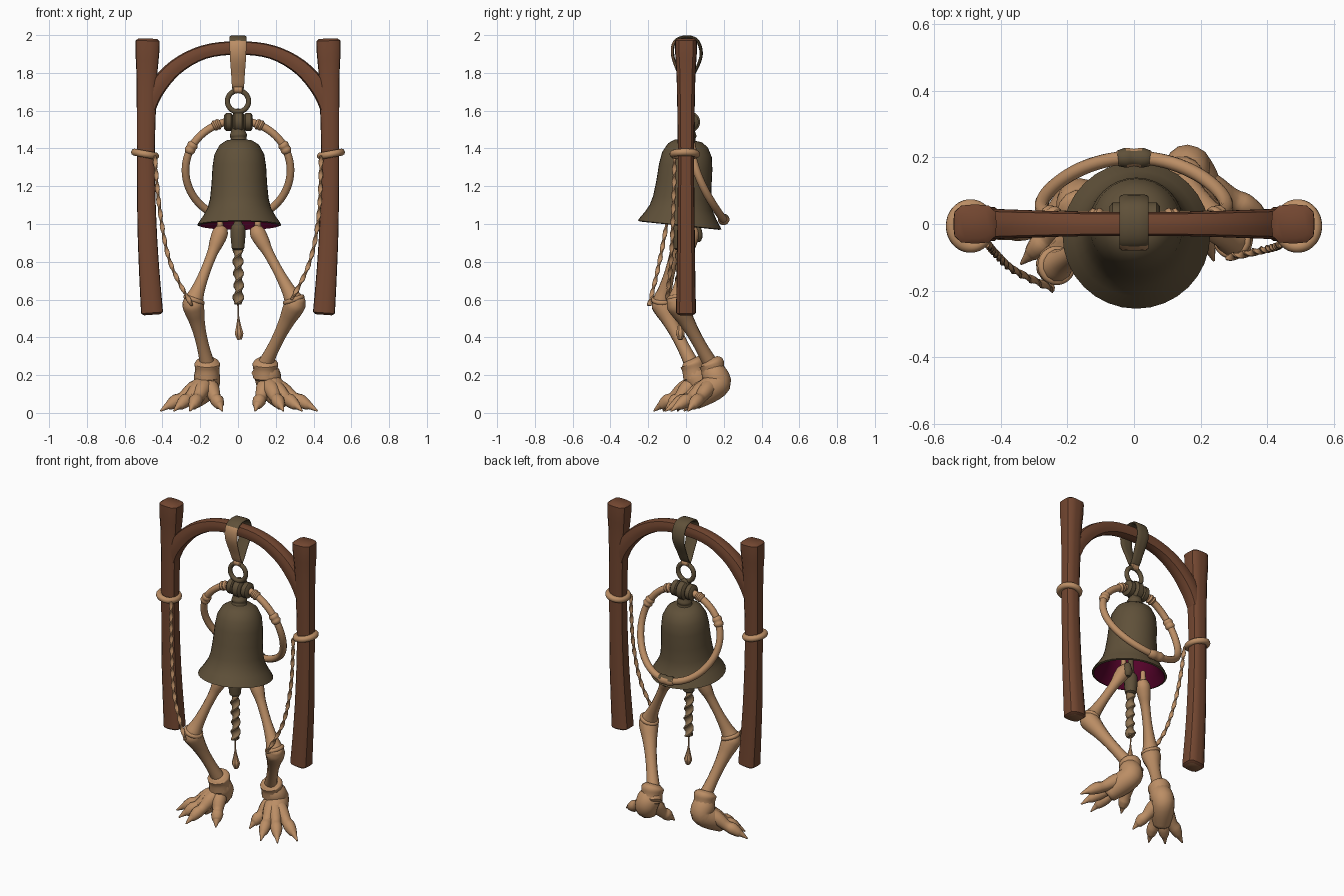
import bpy, bmesh, math
from mathutils import Vector, Matrix

if "Cube" in bpy.data.objects:
    bpy.data.objects.remove(bpy.data.objects["Cube"])


def material(name, rgb):
    m = bpy.data.materials.new(name)
    m.use_nodes = True
    m.diffuse_color = (*rgb, 1)
    m.node_tree.nodes["Principled BSDF"].inputs["Base Color"].default_value = (*rgb, 1)
    return m


TAN = material("tan bone", (0.50, 0.27, 0.13))
WOOD = material("red brown wood", (0.17, 0.062, 0.03))
CUT_WOOD = material("cut wood", (0.25, 0.11, 0.05))
BRONZE = material("dark bronze", (0.115, 0.081, 0.041))
CRIMSON = material("dark crimson", (0.095, 0.001, 0.024))
ROPE = material("aged rope", (0.27, 0.17, 0.085))
parts = []


def finish(name, bm, *mats):
    bmesh.ops.recalc_face_normals(bm, faces=bm.faces)
    mesh = bpy.data.meshes.new(name)
    bm.to_mesh(mesh)
    bm.free()
    for m in mats:
        mesh.materials.append(m)
    ob = bpy.data.objects.new(name, mesh)
    bpy.context.scene.collection.objects.link(ob)
    parts.append(ob)
    return ob


def recolour(ob, mat, rule):
    """Give a second material to the faces that satisfy the rule."""
    ob.data.materials.append(mat)
    for f in ob.data.polygons:
        f.material_index = int(rule(f))


def smooth_path(pts, steps, closed):
    """Catmull-Rom through (x, y, z, radius) points."""
    v = [Vector(p) for p in pts]
    n = len(v)
    at = (lambda i: v[i % n]) if closed else (lambda i: v[max(0, min(n - 1, i))])
    out = []
    for i in range(n if closed else n - 1):
        a, b, c, d = at(i - 1), at(i), at(i + 1), at(i + 2)
        for k in range(steps):
            t = k / steps
            out.append((b * 2 + (c - a) * t + (a * 2 - b * 5 + c * 4 - d) * t * t
                        + (b * 3 - a - c * 3 + d) * t ** 3) * 0.5)
    return out if closed else out + [v[-1]]


def tube(name, pts, mat, sides=12, steps=4, ref=(0, 1, 0), flat=1.0,
         square=False, twist=0.0, closed=False):
    """Sweep a round, flat, squared or twisted section along a path."""
    path = smooth_path(pts, steps, closed)
    n = len(path)
    if not closed:  # rounded ends
        for end, inner in ((0, 1), (-1, -2)):
            d = (path[end].xyz - path[inner].xyz).normalized()
            r = path[end].w
            tip = Vector((*(path[end].xyz + d * r * 0.2), r * 0.75))
            path.insert(0, tip) if end == 0 else path.append(tip)
        n += 2
    bm = bmesh.new()
    rings, length = [], 0.0
    for i, p in enumerate(path):
        nxt = path[(i + 1) % n] if closed else path[min(i + 1, n - 1)]
        prv = path[i - 1] if closed or i else p
        t = (nxt.xyz - prv.xyz).normalized()
        u = Vector(ref)
        u = (u - t * u.dot(t)).normalized()
        w = t.cross(u)
        length += (p.xyz - prv.xyz).length if i else 0
        spin = Matrix.Rotation(twist * length, 3, t)
        ring = []
        for k in range(sides):
            a = math.tau * (k + 0.5) / sides
            c, s = math.cos(a), math.sin(a)
            f = (c ** 4 + s ** 4) ** -0.25 if square else 1
            ring.append(bm.verts.new(p.xyz + spin @ (u * c + w * s * flat) * f * p.w))
        rings.append(ring)
    for i in range(n if closed else n - 1):
        a, b = rings[i], rings[(i + 1) % n]
        for k in range(sides):
            j = (k + 1) % sides
            bm.faces.new((a[k], a[j], b[j], b[k]))
    if not closed:
        bm.faces.new(rings[0])
        bm.faces.new(rings[-1])
    return finish(name, bm, mat)


def loop(name, centre, u, v, r, mat, **kw):
    """Closed ring spanned by two half-axis vectors."""
    c, u, v = Vector(centre), Vector(u), Vector(v)
    pts = [(*(c + u * math.cos(math.tau * i / 16) + v * math.sin(math.tau * i / 16)), r)
           for i in range(16)]
    return tube(name, pts, mat, steps=3, ref=u.cross(v).normalized(), closed=True, **kw)


# Frame: two posts, arched beam, cord wraps
for side, s in (("left", 1), ("right", -1)):
    rows = [(.478, 1.97, .058), (.48, 1.9, .057), (.483, 1.75, .049), (.488, 1.35, .043),
            (.482, 1, .046), (.47, .75, .049), (.455, .53, .053)]
    post = tube(side + "_post", [(s * x, 0, z, r) for x, z, r in rows], WOOD, 16, 3,
                flat=1.1, square=True)
    recolour(post, CUT_WOOD, lambda f: f.normal.z < -.9)
    loop(side + "_post_wrap", (s * .492, -.006, 1.37), (.055, 0, .01 * s), (0, .062, 0), .019, TAN)
arch = [(.48, 1.6, .04), (.435, 1.71, .045), (.33, 1.83, .042), (.18, 1.91, .037)]
tube("arched_beam", [(-x, 0, z, r) for x, z, r in arch] + [(0, 0, 1.932, .036)]
     + [(x, 0, z, r) for x, z, r in arch[::-1]], WOOD, 12, 4, square=True)

# Hanging strap: pale outside in front, dark elsewhere
strap = tube("hanging_strap",
             [(0, 0, 1.72, .032), (0, -.035, 1.79, .036), (0, -.07, 1.89, .043),
              (0, -.06, 1.965, .044), (0, 0, 1.99, .044), (0, .06, 1.97, .044),
              (0, .08, 1.89, .043), (0, .04, 1.79, .036)],
             TAN, 12, 5, ref=(1, 0, 0), flat=.2, square=True, closed=True)
recolour(strap, BRONZE,
         lambda f: f.center.y > -.008 or f.center.z > 1.97 or f.normal.y > .3)
tube("strap_knot", [(-.022, 0, 1.712, .02), (.022, 0, 1.712, .02)], TAN)
loop("hanging_ring", (0, 0, 1.65), (.056, 0, 0), (0, 0, .056), .014, BRONZE)

# Bell: outer skin, lip and coloured interior spun around its axis
outer = [(.001, .455), (.07, .448), (.105, .425), (.132, .375), (.142, .31), (.147, .22),
         (.155, .14), (.168, .09), (.19, .05), (.216, .012), (.222, 0)]
inner = [(.21, -.004), (.178, .045), (.15, .1), (.137, .2), (.128, .33), (.09, .41), (.001, .425)]
bm = bmesh.new()
SEG = 32
rows = [[bm.verts.new((r * math.cos(math.tau * k / SEG), r * math.sin(math.tau * k / SEG), z))
         for k in range(SEG)] for r, z in outer + inner]
for i in range(len(rows) - 1):
    for k in range(SEG):
        j = (k + 1) % SEG
        f = bm.faces.new((rows[i][k], rows[i][j], rows[i + 1][j], rows[i + 1][k]))
        f.material_index = int(i >= len(outer))
bell = finish("bell", bm, BRONZE, CRIMSON)
bell.location = (.007, -.034, .995)
bell.rotation_euler.x = math.radians(-6)

# Bell neck and ridged crown
tube("bell_neck", [(.004, .005, 1.42, .06), (.003, .008, 1.45, .042), (.002, .01, 1.47, .046),
                   (0, .012, 1.5, .036), (0, .015, 1.56, .036)], BRONZE, 16)
for name, x, w, r in (("crown_middle", .002, .018, .057), ("crown_left", .054, .014, .048),
                      ("crown_right", -.05, .014, .048)):
    tube(name, [(x - w, .018, 1.54, r), (x + w, .018, 1.54, r)], BRONZE, 16, 2)
loop("crown_loop", (0, .015, 1.575), (.016, 0, 0), (0, 0, .025), .012, BRONZE)


# Bone hoop hanging from the crown and curving out behind the bell
def hoop_arc(start, end, radii):
    pts = []
    for i, r in enumerate(radii):
        a = math.radians(start + (end - start) * i / (len(radii) - 1))
        s = math.sin(a)
        pts.append((.278 * math.cos(a), .055 - .09 * s + .055 * s * s, 1.285 + .262 * s, r))
    return pts


tube("bone_hoop", hoop_arc(0, 345, [.021] * 24), TAN, steps=3, closed=True)
for name, deg, half in (("hoop_joint_left", 27, 6), ("hoop_joint_right", 153, 6),
                        ("hoop_end_left", 66, 4), ("hoop_end_right", 114, 4)):
    tube(name, hoop_arc(deg - half, deg + half, (.024, .03, .026, .03, .024)), TAN, 12, 2)
clasp = tube("hoop_clasp", hoop_arc(260, 280, (.024, .031, .027, .031, .024)), TAN, 12, 2)
recolour(clasp, BRONZE, lambda f: f.normal.z > .5)

# Clapper with twisted cord and tassel
tube("clapper_knob", [(0, -.03, 1.2, .012), (0, -.03, 1.02, .02), (0, -.03, .985, .038),
                      (0, -.03, .93, .04), (0, -.03, .87, .034)], BRONZE, 12)
tube("clapper_cord", [(0, -.03, .89, .028), (0, -.03, .8, .031), (.004, -.03, .68, .029),
                      (0, -.03, .58, .034)], ROPE, 10, 16, flat=.6, twist=50)
tube("tassel", [(0, -.03, .58, .005), (.002, -.03, .51, .005), (.004, -.03, .45, .017),
                (.006, -.03, .42, .024), (.008, -.03, .39, .014)], TAN, 8)

# Tether ropes from posts to knees
tube("left_rope", [(.44, -.06, 1.36, .013), (.428, -.068, 1.05, .013), (.38, -.08, .8, .013),
                   (.285, -.1, .6, .013)], TAN, 8, 34, flat=.6, twist=45)
tube("right_rope", [(-.44, -.06, 1.36, .013), (-.415, -.09, 1.08, .013), (-.36, -.14, .8, .013),
                    (-.245, -.195, .57, .013)], TAN, 8, 34, flat=.6, twist=45)


def leg(side, hip, knee, ankle, heel, tips, thumb):
    """Bony leg with cuffed ankle, raised heel and clawed toes."""
    h, k, a, he = map(Vector, (hip, knee, ankle, heel))
    bone = lambda p, q, marks: [(*p.lerp(q, t), r) for t, r in marks]
    tube(side + "_hip_stem", [(*(h + Vector((0, 0, .1))), .014), (*h, .02)], TAN, 10)
    tube(side + "_thigh", bone(h, k, ((-.08, .03), (0, .043), (.13, .039), (.28, .029),
                                      (.55, .028), (.8, .037), (.95, .05), (1.03, .045))), TAN)
    tube(side + "_shin", bone(k, a, ((-.1, .038), (0, .057), (.12, .054), (.28, .043),
                                     (.5, .035), (.75, .034), (1, .04), (1.2, .045))), TAN)
    loop(side + "_knee_band", k.lerp(h, .05), (.044, 0, .016 * math.copysign(1, k.x)),
         (0, .046, 0), .013, TAN)
    tube(side + "_ankle_cuff", [(*(a + Vector((0, dy, dz))), r) for dy, dz, r in
                                ((0, .012, .058), (.005, 0, .068), (.012, -.03, .064),
                                 (.02, -.075, .066))], TAN, 14)
    mid = sum((Vector(t) for t in tips), Vector((0, 0))) / len(tips)
    front = Vector((*a.xy.lerp(mid, .45), .065))
    tube(side + "_foot", [(*(a + Vector((0, .01, -.03))), .06), (*a.lerp(he, .6), .07),
                          (*he, .068), (*he.lerp(front, .45), .068), (*front, .05)],
         TAN, 14, ref=(1, 0, 0))
    base = a.xy.lerp(he.xy, .5)
    for i, t in enumerate(tips + [thumb]):
        rows = ((0, .155, .045), (.28, .125, .044), (.52, .08, .032), (.66, .064, .036),
                (.8, .042, .027), (.86, .035, .018), (1, .01, .004))
        tube(f"{side}_toe_{i + 1}", [(*base.lerp(Vector(t), f), z, r) for f, z, r in rows],
             TAN, 10, 3, ref=(0, 0, 1))


leg("left", (.105, .03, .95), (.305, -.05, .58), (.145, .13, .26), (.165, .17, .155),
    [(.42, .01), (.34, -.08), (.24, -.11)], (.09, -.01))
leg("right", (-.095, -.03, .95), (-.24, -.13, .58), (-.163, .03, .26), (-.165, .07, .15),
    [(-.41, -.045), (-.34, -.12), (-.255, -.17)], (-.083, -.11))
tube("left_hip_pin", [(.1, .06, .99, .018), (.1, .06, .94, .03), (.1, .06, .91, .02)], BRONZE, 10)

# Smooth shading with crisp rims
bpy.ops.object.select_all(action="DESELECT")
for ob in parts:
    ob.select_set(True)
bpy.context.view_layer.objects.active = parts[0]
bpy.ops.object.shade_smooth_by_angle(angle=math.radians(40))
